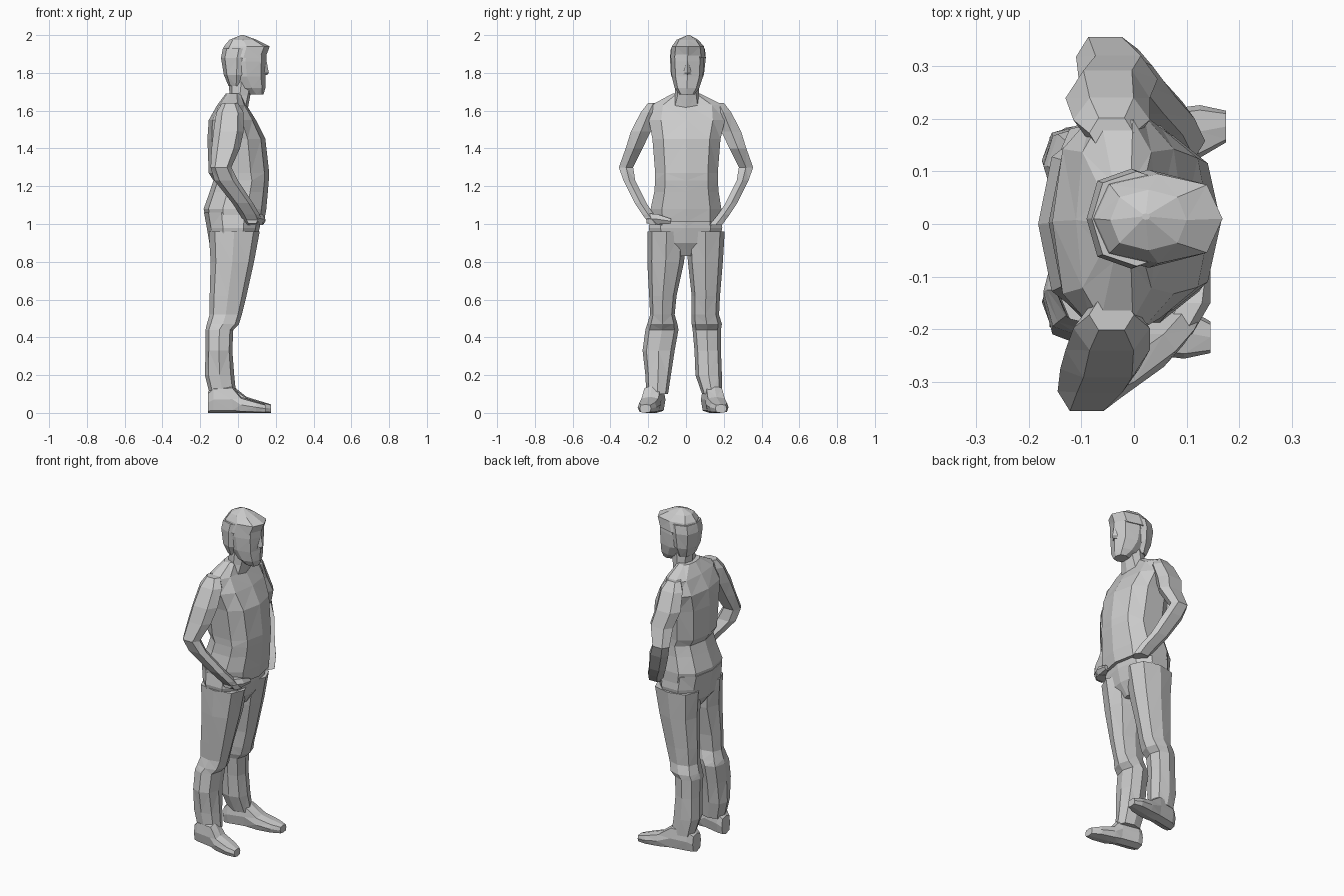
import bpy, bmesh, math
from mathutils import Vector


def loft(name, rings, n=8, power=0.8, axis='z'):
    """Skin closed sections: (position, a0, a1, b0, b1) = bounds in the two other axes."""
    bm = bmesh.new()
    loops = []
    for t, a0, a1, b0, b1 in rings:
        loop = []
        for i in range(n):
            ang = 2 * math.pi * i / n
            c, s = math.cos(ang), math.sin(ang)
            c = math.copysign(abs(c) ** power, c) if abs(c) > 1e-6 else 0
            s = math.copysign(abs(s) ** power, s) if abs(s) > 1e-6 else 0
            a = (a0 + a1) / 2 + c * (a1 - a0) / 2
            b = (b0 + b1) / 2 + s * (b1 - b0) / 2
            loop.append(bm.verts.new(Vector((a, b, t)) if axis == 'z' else Vector((t, a, b))))
        loops.append(loop)
    for lo, hi in zip(loops, loops[1:]):
        for i in range(n):
            bm.faces.new((lo[i], lo[(i + 1) % n], hi[(i + 1) % n], hi[i]))
    bm.faces.new(loops[0])
    bm.faces.new(loops[-1])
    bmesh.ops.triangulate(bm, faces=[f for f in bm.faces if len(f.verts) == 4],
                          quad_method='SHORT_EDGE')
    bmesh.ops.recalc_face_normals(bm, faces=bm.faces)
    me = bpy.data.meshes.new(name)
    bm.to_mesh(me)
    bm.free()
    ob = bpy.data.objects.new(name, me)
    bpy.context.collection.objects.link(ob)
    return ob


# Head: jaw and face
loft("face", [
    (1.685, 0.06, 0.135, -0.035, 0.045),
    (1.72, 0.00, 0.145, -0.06, 0.07),
    (1.78, -0.05, 0.145, -0.075, 0.09),
    (1.86, -0.07, 0.15, -0.08, 0.095),
    (1.93, -0.06, 0.15, -0.075, 0.09),
])
# Nose
loft("nose", [
    (1.79, 0.12, 0.155, -0.015, 0.03),
    (1.80, 0.12, 0.163, -0.012, 0.027),
    (1.87, 0.12, 0.15, -0.002, 0.018),
], n=4, power=1)
# Hair: back mass and top with fringe
loft("hair_back", [
    (1.73, -0.05, 0.03, -0.055, 0.07),
    (1.79, -0.075, 0.06, -0.08, 0.095),
    (1.88, -0.09, 0.08, -0.085, 0.105),
    (1.93, -0.08, 0.09, -0.08, 0.1),
])
loft("hair_top", [
    (1.88, -0.088, 0.145, -0.083, 0.103),
    (1.94, -0.075, 0.168, -0.075, 0.095),
    (1.975, -0.045, 0.10, -0.05, 0.065),
    (2.0, 0.015, 0.03, 0.008, 0.02),
])
# Neck
loft("neck", [
    (1.60, -0.07, 0.05, -0.085, 0.085),
    (1.68, -0.045, 0.065, -0.06, 0.07),
    (1.78, -0.05, 0.09, -0.055, 0.065),
])
# Jumper: hem, waist fold, belly, chest, shoulders, collar
loft("torso", [
    (1.01, -0.165, 0.138, -0.19, 0.195),
    (1.08, -0.182, 0.15, -0.195, 0.195),
    (1.17, -0.15, 0.158, -0.175, 0.18),
    (1.23, -0.13, 0.163, -0.17, 0.175),
    (1.27, -0.155, 0.165, -0.17, 0.175),
    (1.45, -0.162, 0.145, -0.185, 0.19),
    (1.55, -0.155, 0.095, -0.205, 0.215),
    (1.63, -0.11, 0.045, -0.19, 0.205),
    (1.69, -0.065, 0.02, -0.075, 0.08),
], n=10)
# Arms: shoulder, elbow, forearm, hand on the hip
arm = [
    (1.64, -0.085, 0.00, 0.14, 0.205),
    (1.59, -0.115, 0.03, 0.15, 0.245),
    (1.49, -0.13, 0.03, 0.18, 0.298),
    (1.40, -0.14, 0.01, 0.225, 0.325),
    (1.30, -0.145, -0.035, 0.275, 0.36),
    (1.23, -0.125, 0.0, 0.265, 0.335),
    (1.11, -0.03, 0.08, 0.205, 0.275),
    (1.05, 0.01, 0.115, 0.165, 0.235),
    (0.995, 0.04, 0.135, 0.12, 0.195),
]
for side, s, lean in (("right", -1, 0.0), ("left", 1, 0.035)):
    rings = [(z, x0 + lean * (k in (3, 4, 5)), x1 + lean * (k in (3, 4, 5)), s * y0, s * y1)
             for k, (z, x0, x1, y0, y1) in enumerate(arm)]
    loft(side + "_arm", rings, n=6)
# Knuckles of the hand that reaches across the hip
loft("right_fingers", [
    (-0.21, 0.04, 0.11, 1.0, 1.06),
    (-0.15, 0.07, 0.145, 0.995, 1.055),
    (-0.08, 0.11, 0.145, 1.0, 1.03),
], n=6, axis='x').matrix_world = ((0, 1, 0, 0), (1, 0, 0, 0), (0, 0, 1, 0), (0, 0, 0, 1))

# Trousers: hips, then a leg on each side
loft("hips", [
    (0.83, -0.10, 0.05, -0.10, 0.10),
    (0.90, -0.152, 0.095, -0.19, 0.185),
    (0.98, -0.165, 0.115, -0.205, 0.20),
    (1.06, -0.18, 0.125, -0.19, 0.19),
], n=10)
leg_x = [(0.10, -0.15, -0.01), (0.20, -0.175, -0.02), (0.33, -0.172, -0.03), (0.44, -0.172, -0.025),
         (0.47, -0.165, 0.005), (0.52, -0.15, 0.02), (0.62, -0.15, 0.045), (0.80, -0.145, 0.085),
         (0.96, -0.155, 0.115)]
right_y = [(-0.21, -0.095), (-0.215, -0.08), (-0.23, -0.06), (-0.215, -0.04), (-0.205, -0.045),
           (-0.19, -0.06), (-0.195, -0.05), (-0.205, -0.01), (-0.205, 0.0)]
left_y = [(0.085, 0.19), (0.05, 0.19), (0.045, 0.185), (0.035, 0.185), (0.03, 0.19),
          (0.03, 0.175), (0.03, 0.18), (0.01, 0.195), (0.0, 0.205)]
for side, ys in (("right", right_y), ("left", left_y)):
    loft(side + "_leg", [(z, x0, x1, y0, y1) for (z, x0, x1), (y0, y1) in zip(leg_x, ys)])

# Shoes: heel to toe, toes turned out
shoe = [(-0.16, 0.04, 0.11), (-0.13, 0.052, 0.14), (-0.03, 0.05, 0.145),
        (0.03, 0.055, 0.085), (0.11, 0.05, 0.06), (0.16, 0.03, 0.045)]
for side, s, heel, toe, reach in (("right", -1, 0.155, 0.215, -0.015), ("left", 1, 0.125, 0.185, 0.015)):
    rings = []
    for k, (x, w, h) in enumerate(shoe):
        y = s * (heel + (toe - heel) * (x + 0.16) / 0.32)
        rings.append((x + (reach if k > 2 else 0), y - w, y + w, 0.0, h))
    loft(side + "_shoe", rings, power=0.6, axis='x')
